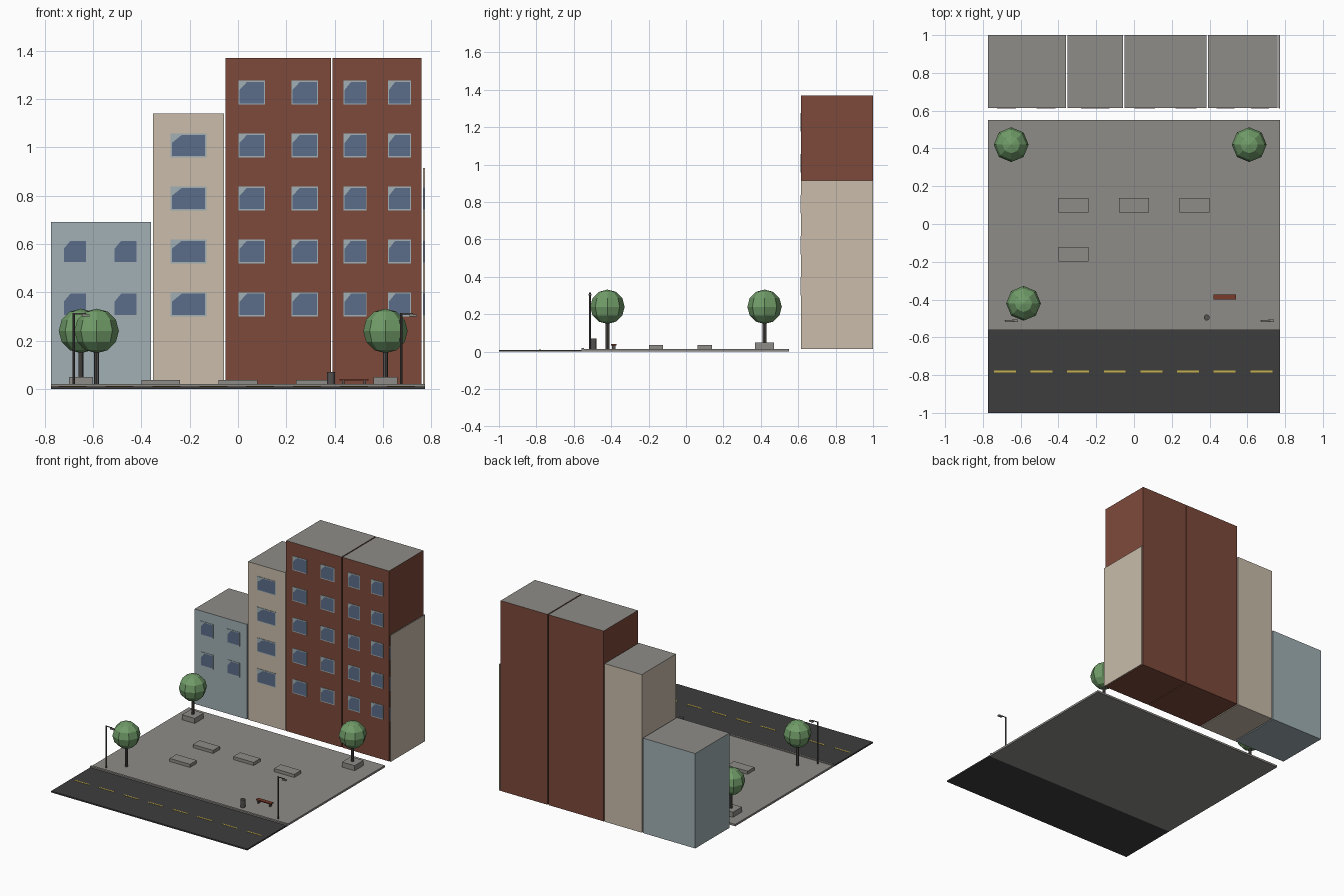
import bpy, bmesh, math
from mathutils import Matrix, Vector

cube = bpy.data.objects.get("Cube")
if cube:
    bpy.data.objects.remove(cube, do_unlink=True)


def material(name, *srgb):
    mat = bpy.data.materials.new(name)
    colour = [((c + 0.055) / 1.055) ** 2.4 for c in srgb] + [1]
    mat.use_nodes = True
    mat.diffuse_color = colour
    mat.node_tree.nodes["Principled BSDF"].inputs["Base Color"].default_value = colour
    return mat


ASPHALT = material("asphalt", 0.24, 0.24, 0.24)
CONCRETE = material("concrete", 0.56, 0.55, 0.53)
BRICK = material("brick", 0.49, 0.29, 0.23)
CREAM = material("cream plaster", 0.79, 0.74, 0.67)
PALE = material("pale blue plaster", 0.63, 0.69, 0.71)
GLASS = material("window glass", 0.36, 0.43, 0.54)
LEAF = material("leaves", 0.44, 0.61, 0.41)
METAL = material("dark metal and bark", 0.33, 0.32, 0.31)
YELLOW = material("road paint", 0.78, 0.69, 0.30)
WOOD = material("bench wood", 0.48, 0.23, 0.17)


def finish(name, bm, *mats):
    mesh = bpy.data.meshes.new(name)
    bm.to_mesh(mesh)
    bm.free()
    for mat in mats:
        mesh.materials.append(mat)
    obj = bpy.data.objects.new(name, mesh)
    bpy.context.collection.objects.link(obj)
    return obj


def add_box(bm, x0, x1, y0, y1, z0, z1):
    centre = Vector((x0 + x1, y0 + y1, z0 + z1)) / 2
    size = (x1 - x0, y1 - y0, z1 - z0)
    bmesh.ops.create_cube(bm, size=1, matrix=Matrix.Translation(centre) @ Matrix.Diagonal((*size, 1)))


def box(name, mat, *bounds):
    bm = bmesh.new()
    add_box(bm, *bounds)
    return finish(name, bm, mat)


def post(name, mat, x, y, z0, z1, radius, sides):
    bm = bmesh.new()
    bmesh.ops.create_cone(bm, cap_ends=True, segments=sides, radius1=radius, radius2=radius,
                          depth=z1 - z0, matrix=Matrix.Translation((x, y, (z0 + z1) / 2)))
    return finish(name, bm, mat)


EDGE = 0.773
GROUND = 0.014
FACADE = 0.615

# Road, kerb and paved square
box("road", ASPHALT, -EDGE, EDGE, -1, -0.56, 0, 0.01)
box("kerb", CONCRETE, -EDGE, EDGE, -0.56, -0.545, 0, 0.02)
box("square", CONCRETE, -EDGE, EDGE, -0.545, 0.55, 0, GROUND)
bm = bmesh.new()
for i in range(8):
    x = (i - 3.5) * 0.194 - 0.005
    add_box(bm, x - 0.058, x + 0.058, -0.785, -0.775, 0.01, 0.012)
finish("lane_dashes", bm, YELLOW)


# Buildings with grey roofs and rows of windows
def building(name, mat, x0, x1, height, columns, width, rows):
    bm = bmesh.new()
    add_box(bm, x0, x1, FACADE, 1, GROUND, height)
    for face in bm.faces:
        face.material_index = int(face.normal.z > 0.5)
    finish(name + "_walls", bm, mat, CONCRETE)

    frames, panes = bmesh.new(), bmesh.new()
    high = 0.1
    for x in columns:
        for row in range(rows):
            z = 0.35 + row * 0.219
            add_box(frames, x - width / 2, x + width / 2, FACADE - 0.003, FACADE,
                    z - high / 2, z + high / 2)
            # Pane with one clipped upper corner
            w, h = width * 0.46, high * 0.44
            outline = [(-w, -h), (w, -h), (w, h), (-w * 0.4, h), (-w, h * 0.25)]
            y = FACADE - 0.004
            panes.faces.new([panes.verts.new((x + a, y, z + b)) for a, b in outline])
    finish(name + "_window_frames", frames, PALE)
    finish(name + "_window_panes", panes, GLASS)


building("low_house", PALE, -EDGE, -0.36, 0.69, (-0.675, -0.465), 0.1, 2)
building("middle_house", CREAM, -0.352, -0.058, 1.14, (-0.205,), 0.15, 4)
building("tall_block", BRICK, -0.051, 0.385, 1.37, (0.057, 0.276), 0.11, 5)
building("corner_block", BRICK, 0.392, 0.76, 1.37, (0.485, 0.668), 0.095, 5)
building("end_wall", CREAM, 0.766, EDGE, 0.915, (0.7695,), 0.005, 3)


# Trees, two of them in planters
def tree(name, x, y, planter):
    post(name + "_trunk", METAL, x, y, GROUND, 0.18, 0.01, 8)
    bm = bmesh.new()
    bmesh.ops.create_uvsphere(bm, u_segments=8, v_segments=6, radius=0.092,
                              matrix=Matrix.Translation((x, y, 0.24)))
    finish(name + "_crown", bm, LEAF)
    if planter:
        box(name + "_planter", CONCRETE, x - 0.05, x + 0.05, y - 0.05, y + 0.05, GROUND, 0.05)


tree("back_right_tree", -0.65, 0.42, True)
tree("back_left_tree", 0.61, 0.42, True)
tree("front_right_tree", -0.585, -0.42, False)

# Stone seats on the square
for x, y in ((-0.32, 0.1), (0, 0.1), (0.32, 0.1), (-0.32, -0.16)):
    box("stone_seat", CONCRETE, x - 0.08, x + 0.08, y - 0.038, y + 0.038, GROUND, 0.036)

# Wooden bench
box("bench_seat", WOOD, 0.42, 0.54, -0.4, -0.372, 0.034, 0.041)
for x in (0.435, 0.525):
    box("bench_leg", METAL, x - 0.005, x + 0.005, -0.396, -0.376, GROUND, 0.034)

# Litter bin
post("litter_bin", METAL, 0.385, -0.495, GROUND, 0.07, 0.016, 12)

# Street lamps
for x in (-0.68, 0.675):
    y = -0.513
    post("lamp_pole", METAL, x, y, GROUND, 0.315, 0.005, 8)
    box("lamp_arm", METAL, x, x + 0.05, y - 0.002, y + 0.002, 0.309, 0.314)
    box("lamp_head", CONCRETE, x + 0.035, x + 0.065, y - 0.007, y + 0.007, 0.3, 0.309)
